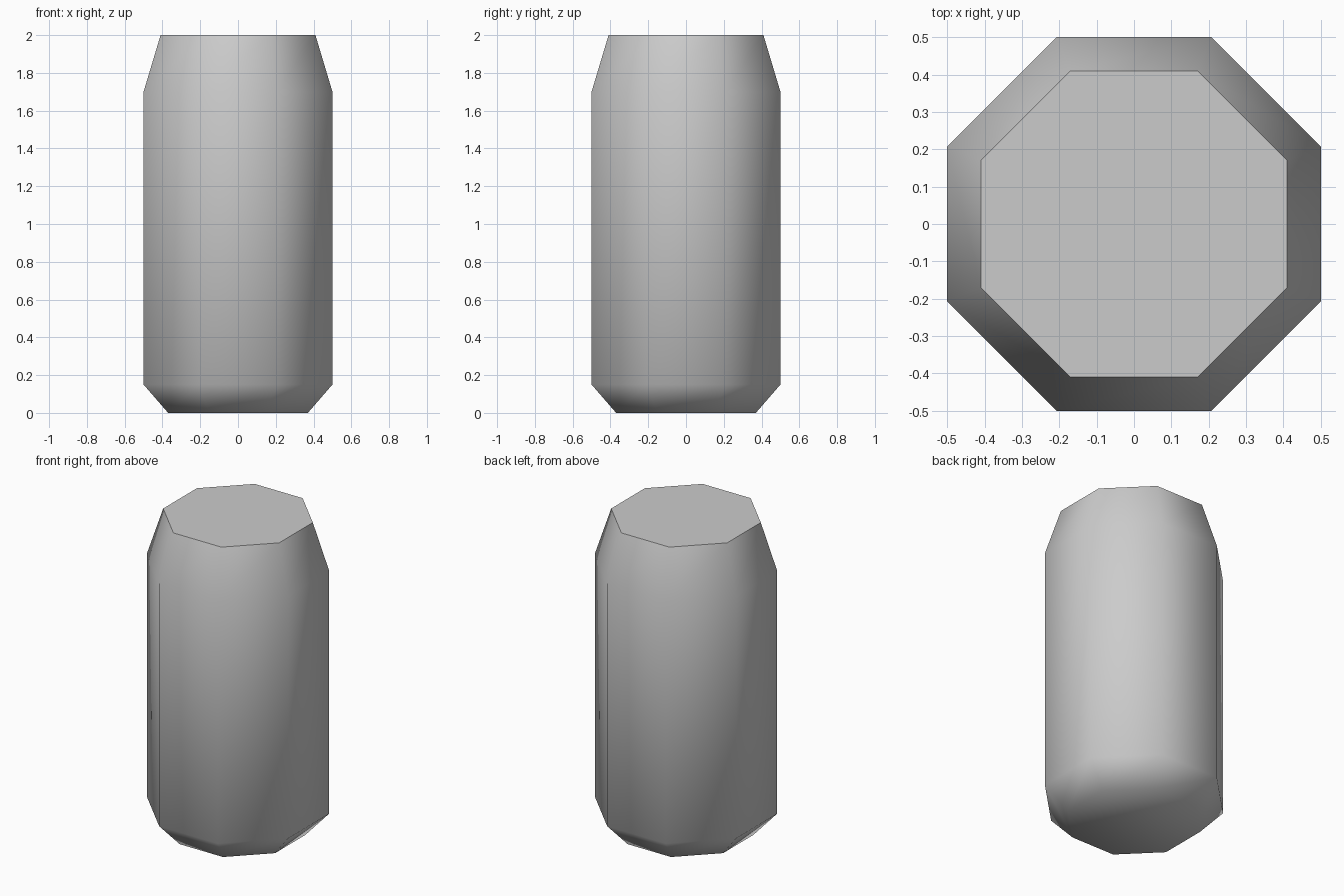
import bpy
import bmesh
from math import cos, sin, pi, radians

cube = bpy.data.objects.get("Cube")
if cube:
    bpy.data.objects.remove(cube, do_unlink=True)

SIDES = 8
# (half width across flats, height) from the base to the lid
PROFILE = [(0.37, 0), (0.5, 0.15), (0.5, 1.7), (0.41, 2)]


def grey_material(name, value):
    mat = bpy.data.materials.new(name)
    mat.use_nodes = True
    colour = (value, value, value, 1)
    mat.diffuse_color = colour
    mat.node_tree.nodes["Principled BSDF"].inputs["Base Color"].default_value = colour
    return mat


def ring(bm, half_width, z):
    radius = half_width / cos(pi / SIDES)
    angles = [(i + 0.5) * 2 * pi / SIDES for i in range(SIDES)]
    return [bm.verts.new((radius * cos(a), radius * sin(a), z)) for a in angles]


# Octagonal can body with a tapered shoulder and chamfered base
bm = bmesh.new()
rings = [ring(bm, w, z) for w, z in PROFILE]
for low, high in zip(rings, rings[1:]):
    for i in range(SIDES):
        j = (i + 1) % SIDES
        bm.faces.new((low[i], low[j], high[j], high[i]))

# Flat base and lid
bm.faces.new(rings[0][::-1])
bm.faces.new(rings[-1])

mesh = bpy.data.meshes.new("can_body")
bm.to_mesh(mesh)
bm.free()
can = bpy.data.objects.new("can_body", mesh)
bpy.context.collection.objects.link(can)
mesh.materials.append(grey_material("light_grey", 0.6))

# Smooth sides, crisp lid rim
bpy.ops.object.select_all(action="DESELECT")
can.select_set(True)
bpy.context.view_layer.objects.active = can
bpy.ops.object.shade_smooth_by_angle(angle=radians(60))
